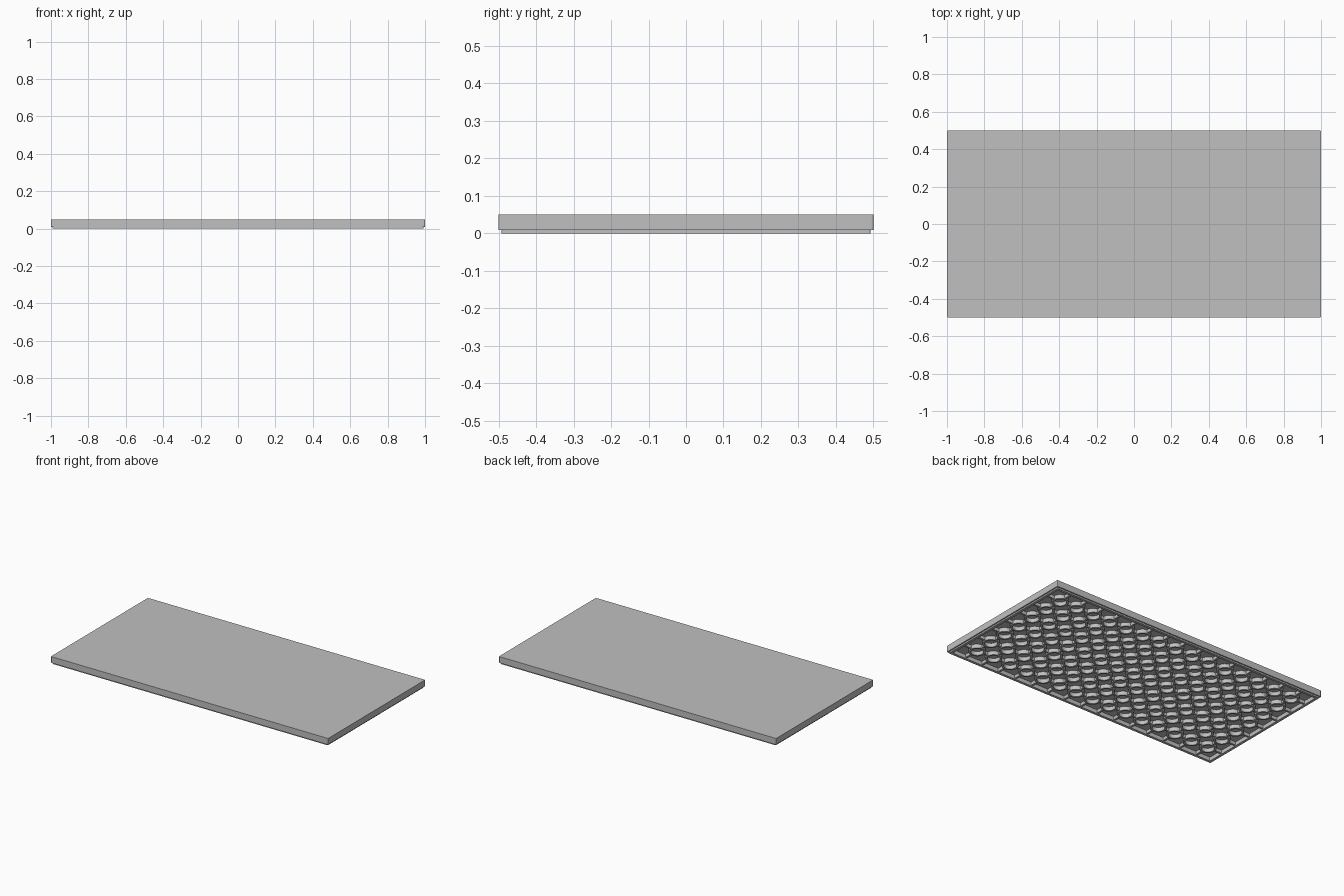
import bpy, bmesh
from math import cos, sin, pi
from mathutils import Matrix, Vector

if "Cube" in bpy.data.objects:
    bpy.data.objects.remove(bpy.data.objects["Cube"])

PITCH = 0.125
NX, NY = 16, 8
CEILING = 0.025
WALL = 0.025
R_OUT, R_IN = 0.05, 0.0375
RIB_WIDTH, RIB_Z = 0.0125, 0.005

grey = bpy.data.materials.new("light grey plastic")
grey.use_nodes = True
colour = (0.53, 0.53, 0.53, 1)
grey.diffuse_color = colour
grey.node_tree.nodes["Principled BSDF"].inputs["Base Color"].default_value = colour


def loft(bm, rings):
    """Bridge equal-length closed rings of points and return the vertex rings."""
    loops = [[bm.verts.new(p) for p in ring] for ring in rings]
    for a, b in zip(loops, loops[1:]):
        for i in range(len(a)):
            j = (i + 1) % len(a)
            bm.faces.new((a[i], a[j], b[j], b[i]))
    return loops


def finish(bm, name):
    bmesh.ops.recalc_face_normals(bm, faces=bm.faces)
    mesh = bpy.data.meshes.new(name)
    bm.to_mesh(mesh)
    bm.free()
    mesh.materials.append(grey)
    obj = bpy.data.objects.new(name, mesh)
    bpy.context.collection.objects.link(obj)
    return obj


def rounded_rect(inset, z, radius=0.005, steps=3):
    points = []
    for corner, (sx, sy) in enumerate([(1, 1), (-1, 1), (-1, -1), (1, -1)]):
        cx, cy = sx * (1 - inset - radius), sy * (0.5 - inset - radius)
        for k in range(steps + 1):
            a = (corner + k / steps) * pi / 2
            points.append((cx + radius * cos(a), cy + radius * sin(a), z))
    return points


def circle(x, y, radius, z, sides=24):
    return [(x + radius * cos(2 * pi * i / sides), y + radius * sin(2 * pi * i / sides), z)
            for i in range(sides)]


# Hollow slab: smooth top, outer wall, foot groove, rim, inner wall, ceiling
bm = bmesh.new()
profile = [(0, 0.05), (0, 0.009), (0.008, 0.009), (0.008, 0), (WALL, 0), (WALL, CEILING)]
loops = loft(bm, [rounded_rect(inset, z) for inset, z in profile])
bm.faces.new(loops[0])
bm.faces.new(loops[-1])
finish(bm, "tile_shell")

# Grid of open tubes under the slab
tube_x = [(i - NX / 2) * PITCH for i in range(1, NX)]
tube_y = [(j - NY / 2) * PITCH for j in range(1, NY)]
bm = bmesh.new()
for x in tube_x:
    for y in tube_y:
        loft(bm, [circle(x, y, R_OUT, CEILING), circle(x, y, R_OUT, 0),
                  circle(x, y, R_IN, 0), circle(x, y, R_IN, CEILING)])
tubes = finish(bm, "underside_tubes")
bpy.context.view_layer.objects.active = tubes
tubes.select_set(True)
bpy.ops.object.shade_smooth_by_angle()
tubes.select_set(False)


def gaps(centres, half):
    """Spans between neighbouring tubes and out to the walls."""
    starts = [-half + WALL] + [c + R_OUT - 0.002 for c in centres]
    ends = [c - R_OUT + 0.002 for c in centres] + [half - WALL]
    return list(zip(starts, ends))


def rib(bm, centre, size):
    place = Matrix.Translation(Vector(centre)) @ Matrix.Diagonal((*size, 1))
    bmesh.ops.create_cube(bm, size=1, matrix=place)


# Short stiffening ribs joining the tubes in both directions
bm = bmesh.new()
mid_z, height = (RIB_Z + CEILING) / 2, CEILING - RIB_Z
for a, b in gaps(tube_x, 1):
    for y in tube_y:
        rib(bm, ((a + b) / 2, y, mid_z), (b - a, RIB_WIDTH, height))
for a, b in gaps(tube_y, 0.5):
    for x in tube_x:
        rib(bm, (x, (a + b) / 2, mid_z), (RIB_WIDTH, b - a, height))
finish(bm, "underside_ribs")
